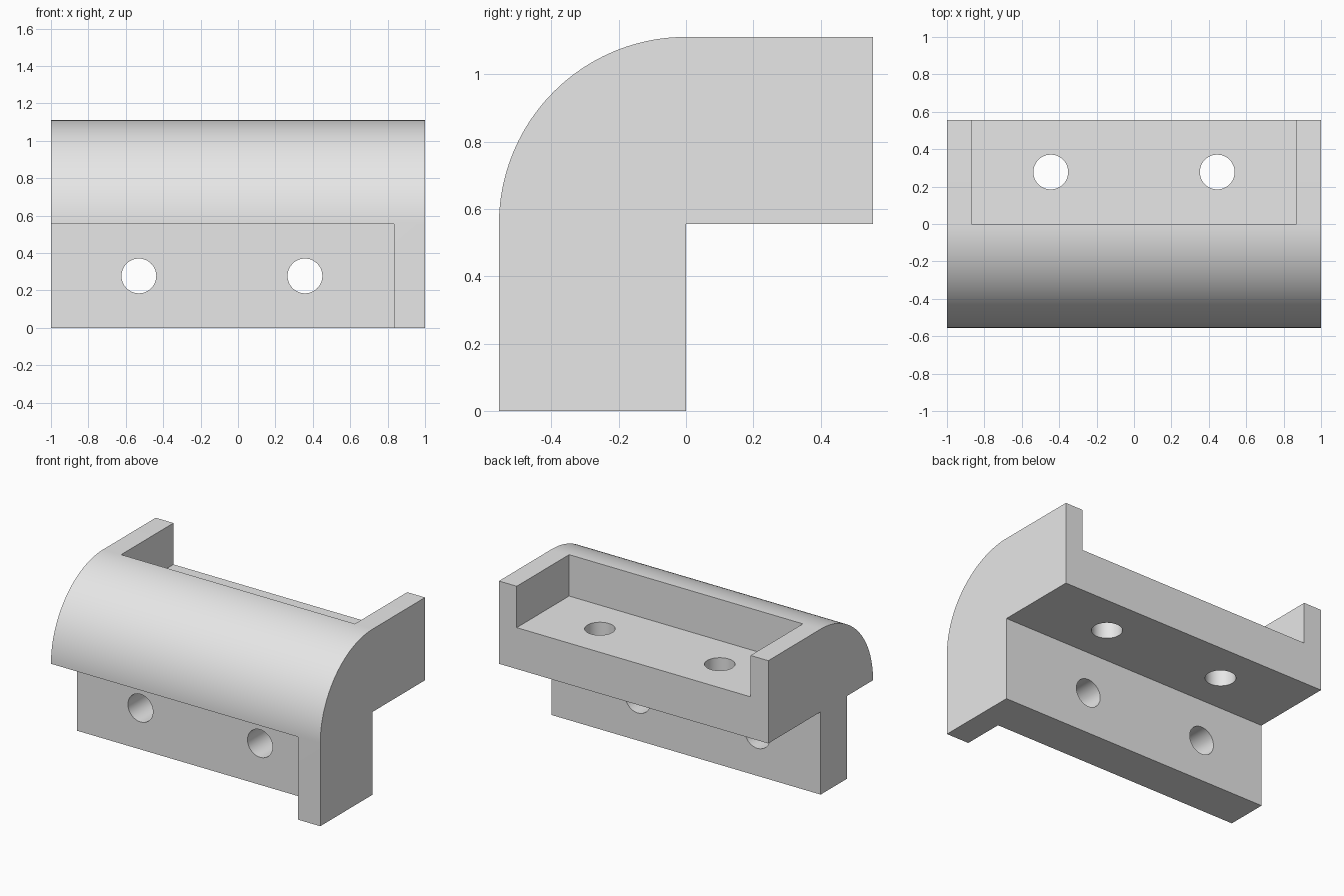
import bpy, bmesh, math
from mathutils import Matrix, Vector

cube = bpy.data.objects.get("Cube")
if cube:
    bpy.data.objects.remove(cube, do_unlink=True)

R = 5 / 9          # outer radius and leg thickness
H = R / 2          # flange thickness
HOLE = 0.093

grey = bpy.data.materials.new("plain grey")
grey.use_nodes = True
colour = (0.8, 0.8, 0.8, 1)
grey.diffuse_color = colour
grey.node_tree.nodes["Principled BSDF"].inputs["Base Color"].default_value = colour


def make_object(name, bm):
    bmesh.ops.recalc_face_normals(bm, faces=bm.faces[:])
    mesh = bpy.data.meshes.new(name)
    bm.to_mesh(mesh)
    bm.free()
    mesh.materials.append(grey)
    obj = bpy.data.objects.new(name, mesh)
    bpy.context.scene.collection.objects.link(obj)
    return obj


def box(name, low, high):
    low, high = Vector(low), Vector(high)
    bm = bmesh.new()
    place = Matrix.Translation((low + high) / 2) @ Matrix.Diagonal((*(high - low), 1))
    bmesh.ops.create_cube(bm, size=1, matrix=place)
    return make_object(name, bm)


def drill(name, centre, axis):
    bm = bmesh.new()
    turn = Matrix.Rotation(math.pi / 2, 4, 'X') if axis == 'Y' else Matrix()
    bmesh.ops.create_cone(bm, cap_ends=True, segments=48, radius1=HOLE, radius2=HOLE,
                          depth=1, matrix=Matrix.Translation(centre) @ turn)
    return make_object(name, bm)


# Angle bracket: L-shaped section with a rounded outer corner, swept along x
section = [(0, 0), (0, R), (R, R), (R, 2 * R)]
steps = 48
for i in range(steps + 1):
    a = math.pi / 2 * (1 + i / steps)
    section.append((R * math.cos(a), R + R * math.sin(a)))
section.append((-R, 0))
bm = bmesh.new()
end = bm.faces.new([bm.verts.new((-1, y, z)) for y, z in section])
swept = bmesh.ops.extrude_face_region(bm, geom=[end], use_keep_orig=True)
bmesh.ops.translate(bm, vec=(2, 0, 0),
                    verts=[v for v in swept["geom"] if isinstance(v, bmesh.types.BMVert)])
bracket = make_object("corner_bracket", bm)

# Front recess is open at one end; top recess lies between two cheeks
cutters = [
    box("front_recess", (-1.2, -0.9, -0.2), (0.833, -H, R)),
    box("top_recess", (-0.868, 0, R + H), (0.868, 0.9, 1.4)),
]
# Bolt holes through both flanges
for x in (-0.53, 0.358):
    cutters.append(drill("front_hole", (x, -H, H), 'Y'))
for x in (-0.445, 0.445):
    cutters.append(drill("top_hole", (x, H, R + H), 'Z'))

bpy.ops.object.select_all(action='DESELECT')
bpy.context.view_layer.objects.active = bracket
bracket.select_set(True)
for cutter in cutters:
    cutter.hide_render = True
    cut = bracket.modifiers.new(cutter.name, 'BOOLEAN')
    cut.operation = 'DIFFERENCE'
    cut.solver = 'EXACT'
    cut.object = cutter
    bpy.ops.object.modifier_apply(modifier=cut.name)
    bpy.data.objects.remove(cutter, do_unlink=True)

bpy.ops.object.shade_smooth_by_angle(angle=math.radians(30))
